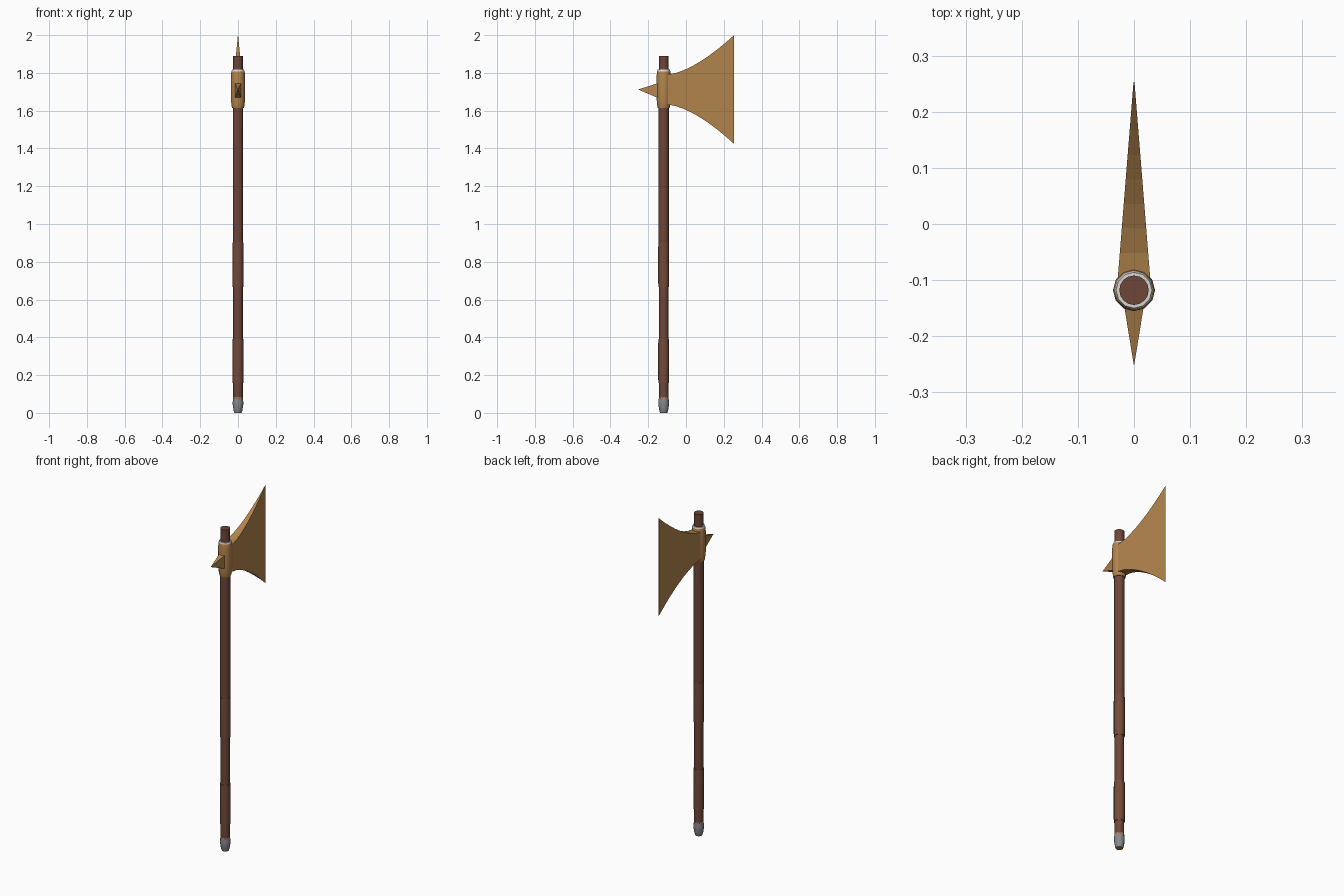
import bpy, bmesh, math

if "Cube" in bpy.data.objects:
    bpy.data.objects.remove(bpy.data.objects["Cube"])

AX = -0.118      # y of the shaft axis
HZ = 1.712       # height of the blade centre line
EDGE = 0.2535    # y of the cutting edge, spike reaches the opposite side


def mat(name, rgb):
    m = bpy.data.materials.new(name)
    m.diffuse_color = (*rgb, 1)
    m.use_nodes = True
    m.node_tree.nodes["Principled BSDF"].inputs["Base Color"].default_value = m.diffuse_color
    return m


WOOD = mat("dark_wood", (0.155, 0.062, 0.040))
LEATHER = mat("brown_leather", (0.172, 0.070, 0.045))
BRONZE = mat("bronze", (0.45, 0.235, 0.075))
STEEL = mat("grey_steel", (0.25, 0.25, 0.27))
PALE = mat("pale_metal", (0.70, 0.66, 0.62))


def finish(name, bm, mats, smooth):
    bmesh.ops.recalc_face_normals(bm, faces=bm.faces)
    me = bpy.data.meshes.new(name)
    bm.to_mesh(me)
    bm.free()
    ob = bpy.data.objects.new(name, me)
    bpy.context.collection.objects.link(ob)
    for m in mats:
        me.materials.append(m)
    if smooth:
        bpy.context.view_layer.objects.active = ob
        ob.select_set(True)
        bpy.ops.object.shade_smooth_by_angle(angle=math.radians(40))
        ob.select_set(False)
    return ob


def lathe(name, profile, mats, rule=None, sides=12):
    """Closed turned part around the shaft axis; profile is (radius, z)."""
    bm = bmesh.new()
    rings = []
    for r, z in profile:
        rings.append([bm.verts.new((r * math.cos(a), AX + r * math.sin(a), z))
                      for a in (2 * math.pi * i / sides for i in range(sides))])
    for a, b in zip(rings, rings[1:]):
        for i in range(sides):
            j = (i + 1) % sides
            bm.faces.new((a[i], a[j], b[j], b[i]))
    bm.faces.new(rings[0])
    bm.faces.new(rings[-1])
    if rule:
        for f in bm.faces:
            f.material_index = rule(f.calc_center_median().z)
    return finish(name, bm, mats, True)


# Shaft, slightly thicker between the upper grip and the head
lathe("shaft", [(0.0255, 0.05), (0.0255, 0.70), (0.0272, 0.88), (0.0272, 1.62),
                (0.0262, 1.80), (0.0262, 1.89)], [WOOD], sides=16)

# Two leather grips
for label, z in (("lower_grip", 0.157), ("upper_grip", 0.667)):
    lathe(label, [(0.0285, z), (0.0292, z + 0.03), (0.0292, z + 0.2),
                  (0.0285, z + 0.235)], [LEATHER], sides=16)

# Pommel: steel sides, bronze base and rim
lathe("pommel", [(0.019, 0.0), (0.023, 0.012), (0.028, 0.042), (0.028, 0.058),
                 (0.026, 0.076), (0.026, 0.083)], [STEEL, BRONZE],
      lambda z: 1 if z < 0.003 or z > 0.077 else 0)

# Socket holding the head, with a pale top rim
lathe("head_socket", [(0.031, 1.613), (0.034, 1.625), (0.0375, 1.66), (0.0375, 1.785),
                      (0.035, 1.808), (0.032, 1.817)], [BRONZE, PALE],
      lambda z: 1 if z > 1.81 else 0)

# Blade: wedge flaring in a curve toward the cutting edge
bm = bmesh.new()
Y0, N = -0.095, 8
sections = []
for i in range(N + 1):
    t = i / N
    y = Y0 + (EDGE - Y0) * t
    h = 0.080 + 0.207 * t ** 1.55
    w = 0.028 * (1 - t) + 0.0008
    sections.append([bm.verts.new((sx * w, y, HZ + sz * h))
                     for sx, sz in ((-1, -1), (1, -1), (1, 1), (-1, 1))])
for a, b in zip(sections, sections[1:]):
    for i in range(4):
        j = (i + 1) % 4
        bm.faces.new((a[i], a[j], b[j], b[i]))
bm.faces.new(sections[0])
bm.faces.new(sections[-1])
finish("blade", bm, [BRONZE], False)

# Back spike: four-sided pyramid
bm = bmesh.new()
base = [bm.verts.new((sx * 0.018, AX - 0.025, 1.706 + sz * 0.041))
        for sx, sz in ((-1, -1), (1, -1), (1, 1), (-1, 1))]
tip = bm.verts.new((0, -EDGE, HZ))
bm.faces.new(base)
for i in range(4):
    bm.faces.new((base[i], base[(i + 1) % 4], tip))
finish("back_spike", bm, [BRONZE], False)
